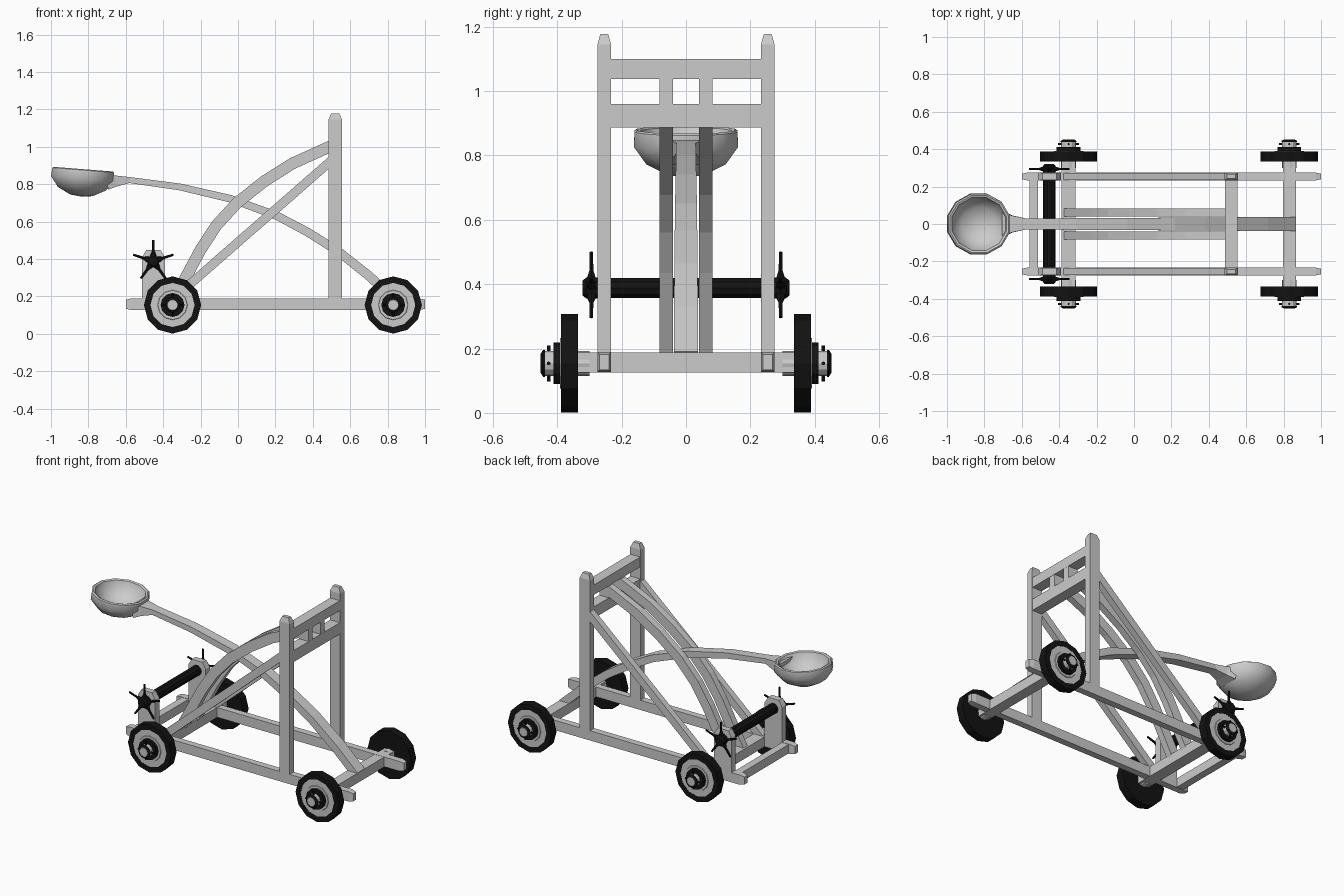
import bpy, bmesh, math
from mathutils import Vector, Matrix

if "Cube" in bpy.data.objects:
    bpy.data.objects.remove(bpy.data.objects["Cube"])

black = bpy.data.materials.new("black_iron")
black.diffuse_color = (0.006, 0.006, 0.006, 1)
black.use_nodes = True
black.node_tree.nodes["Principled BSDF"].inputs["Base Color"].default_value = black.diffuse_color


def finish(name, bm, mat=None, smooth=False):
    bmesh.ops.recalc_face_normals(bm, faces=bm.faces)
    me = bpy.data.meshes.new(name)
    bm.to_mesh(me)
    bm.free()
    ob = bpy.data.objects.new(name, me)
    bpy.context.collection.objects.link(ob)
    if mat:
        me.materials.append(mat)
    if smooth:
        bpy.ops.object.select_all(action='DESELECT')
        ob.select_set(True)
        bpy.context.view_layer.objects.active = ob
        bpy.ops.object.shade_smooth_by_angle(angle=math.radians(40))
    return ob


def loft(name, y, stations):
    """Timber along a path in the XZ plane: (x, z, half thickness, half width)."""
    bm = bmesh.new()
    pts = [Vector((s[0], 0, s[1])) for s in stations]
    rings = []
    for i, (x, z, t, w) in enumerate(stations):
        d = (pts[min(i + 1, len(pts) - 1)] - pts[max(i - 1, 0)]).normalized()
        n = Vector((-d.z, 0, d.x))
        c = pts[i] + Vector((0, y, 0))
        rings.append([bm.verts.new(c + n * a * t + Vector((0, b * w, 0)))
                      for a, b in ((-1, -1), (-1, 1), (1, 1), (1, -1))])
    for a, b in zip(rings, rings[1:]):
        for k in range(4):
            bm.faces.new((a[k], a[(k + 1) % 4], b[(k + 1) % 4], b[k]))
    bm.faces.new(rings[0])
    bm.faces.new(rings[-1])
    return finish(name, bm)


def box(name, x0, x1, y0, y1, z0, z1):
    bm = bmesh.new()
    bmesh.ops.create_cube(bm, size=1, matrix=Matrix.Translation(
        ((x0 + x1) / 2, (y0 + y1) / 2, (z0 + z1) / 2)) @ Matrix.Diagonal((x1 - x0, y1 - y0, z1 - z0, 1)))
    return finish(name, bm)


def lathe(name, profile, n, matrix, mat=None, smooth=False):
    """Revolve (radius, height) points round local z; first vertex on local +x."""
    bm = bmesh.new()
    rings = []
    for r, h in profile:
        if r == 0:
            rings.append([bm.verts.new((0, 0, h))] * n)
        else:
            rings.append([bm.verts.new((r * math.cos(2 * math.pi * k / n),
                                        r * math.sin(2 * math.pi * k / n), h)) for k in range(n)])
    for a, b in zip(rings, rings[1:]):
        for k in range(n):
            j = (k + 1) % n
            bm.faces.new(list(dict.fromkeys((a[k], a[j], b[j], b[k]))))
    bm.transform(matrix)
    return finish(name, bm, mat, smooth)


def outward(x, z, s):
    """Local z pointing to the side s of the machine, starting at y = 0."""
    return Matrix.Translation((x, 0, z)) @ Matrix.Rotation(-s * math.pi / 2, 4, 'X')


WZ = 0.154
for s in (-1, 1):
    side = "front" if s < 0 else "back"
    y = s * 0.254
    # Frame timbers
    loft(side + "_rail", y, [(-0.6, 0.158, 0.024, 0.015), (-0.57, 0.158, 0.031, 0.021),
                             (0.97, 0.158, 0.031, 0.021), (1.0, 0.158, 0.024, 0.015)])
    loft(side + "_post", y, [(0.52, 0.16, 0.036, 0.021), (0.52, 1.145, 0.036, 0.021),
                             (0.52, 1.178, 0.022, 0.012)])
    loft(side + "_straight_brace", y, [(-0.36, 0.175, 0.024, 0.02), (0.5, 0.927, 0.024, 0.02)])
    curve = [(-0.35, 0.17), (-0.28, 0.30), (-0.20, 0.45), (-0.115, 0.58), (-0.005, 0.70),
             (0.14, 0.815), (0.29, 0.91), (0.5, 1.005)]
    loft(side + "_curved_brace", s * 0.061, [(x, z, 0.031, 0.021) for x, z in curve])
    box(side + "_top_stile", 0.487, 0.553, s * 0.061 - 0.021, s * 0.061 + 0.021, 0.95, 1.05)
    # Winch bracket
    loft(side + "_winch_bracket", y, [(-0.452, 0.16, 0.061, 0.021), (-0.452, 0.41, 0.061, 0.021),
                                      (-0.452, 0.448, 0.038, 0.019)])
    # Winch end cap and spoked handle
    hub = outward(-0.453, 0.388, s)
    lathe(side + "_winch_cap", [(0, 0.27), (0.034, 0.27), (0.034, 0.31), (0.025, 0.321), (0, 0.321)],
          10, hub, black)
    for k in range(5):
        a = math.radians(90 + 72 * k)
        spoke = Matrix.Translation((-0.453, s * 0.294, 0.388)) @ Matrix.Rotation(math.pi / 2 - a, 4, 'Y')
        lathe("%s_winch_spoke_%d" % (side, k + 1),
              [(0, 0), (0.02, 0.02), (0.007, 0.055), (0.006, 0.112), (0, 0.114)], 6, spoke, black)
    # Wheels
    for end, x in (("left", -0.35), ("right", 0.83)):
        m = outward(x, WZ, s)
        name = "%s_%s_" % (side, end)
        turned = m @ Matrix.Rotation(math.pi / 2, 4, 'Z')
        lathe(name + "tyre", [(0, 0.335), (0.153, 0.335), (0.153, 0.388), (0.118, 0.388),
                              (0.118, 0.382), (0, 0.382)], 12, turned, black)
        lathe(name + "wheel_disc", [(0, 0.37), (0.119, 0.37), (0.119, 0.387), (0.08, 0.387),
                                    (0.078, 0.391), (0, 0.391)], 12, turned)
        lathe(name + "hub_plate", [(0, 0.38), (0.064, 0.38), (0.064, 0.411), (0, 0.411)], 12, m, black)
        lathe(name + "axle_end", [(0, 0.3), (0.039, 0.3), (0.039, 0.441), (0.028, 0.451), (0, 0.451)], 12, m)
        lathe(name + "hub_ring", [(0.036, 0.438), (0.042, 0.438), (0.042, 0.444), (0.03, 0.4515),
                                  (0.028, 0.448), (0.036, 0.438)], 12, m, black)
        for k in range(4):
            pin = (Matrix.Translation((x, s * 0.427, WZ))
                   @ Matrix.Rotation(k * math.pi / 2, 4, 'Y'))
            lathe(name + "axle_pin_%d" % (k + 1), [(0, 0), (0.006, 0), (0.006, 0.056), (0, 0.056)],
                  6, pin, black)

# Cross timbers
box("left_axle_beam", -0.388, -0.312, -0.34, 0.34, 0.125, 0.188)
box("right_axle_beam", 0.797, 0.866, -0.34, 0.34, 0.125, 0.188)
box("end_cross_beam", -0.56, -0.513, -0.24, 0.24, 0.13, 0.187)
box("upper_crossbar", 0.486, 0.554, -0.24, 0.24, 1.037, 1.10)
box("lower_crossbar", 0.486, 0.554, -0.24, 0.24, 0.887, 0.96)

# Winch drum
lathe("winch_drum", [(0, -0.28), (0.033, -0.28), (0.033, 0.28), (0, 0.28)], 10,
      outward(-0.453, 0.388, 1), black)

# Throwing arm with flared neck
loft("throwing_arm", 0, [(-0.70, 0.81, 0.04, 0.065), (-0.65, 0.817, 0.029, 0.045),
                         (-0.58, 0.822, 0.016, 0.03), (-0.31, 0.785, 0.018, 0.031),
                         (-0.04, 0.722, 0.02, 0.032), (0.21, 0.63, 0.022, 0.034),
                         (0.37, 0.545, 0.023, 0.035), (0.53, 0.445, 0.024, 0.036),
                         (0.70, 0.31, 0.025, 0.037), (0.85, 0.172, 0.025, 0.037)])

# Bowl
bowl = Matrix.Translation((-0.827, 0, 0.88)) @ Matrix.Rotation(math.radians(4.5), 4, 'Y') \
    @ Matrix.Diagonal((1.04, 1, 1, 1)) @ Matrix.Rotation(math.radians(15), 4, 'Z')
lathe("bowl", [(0, -0.147), (0.06, -0.14), (0.128, -0.105), (0.168, -0.05), (0.165, -0.005),
               (0.157, 0), (0.146, -0.005), (0.135, -0.04), (0.09, -0.09), (0, -0.11)],
      12, bowl, None, True)
